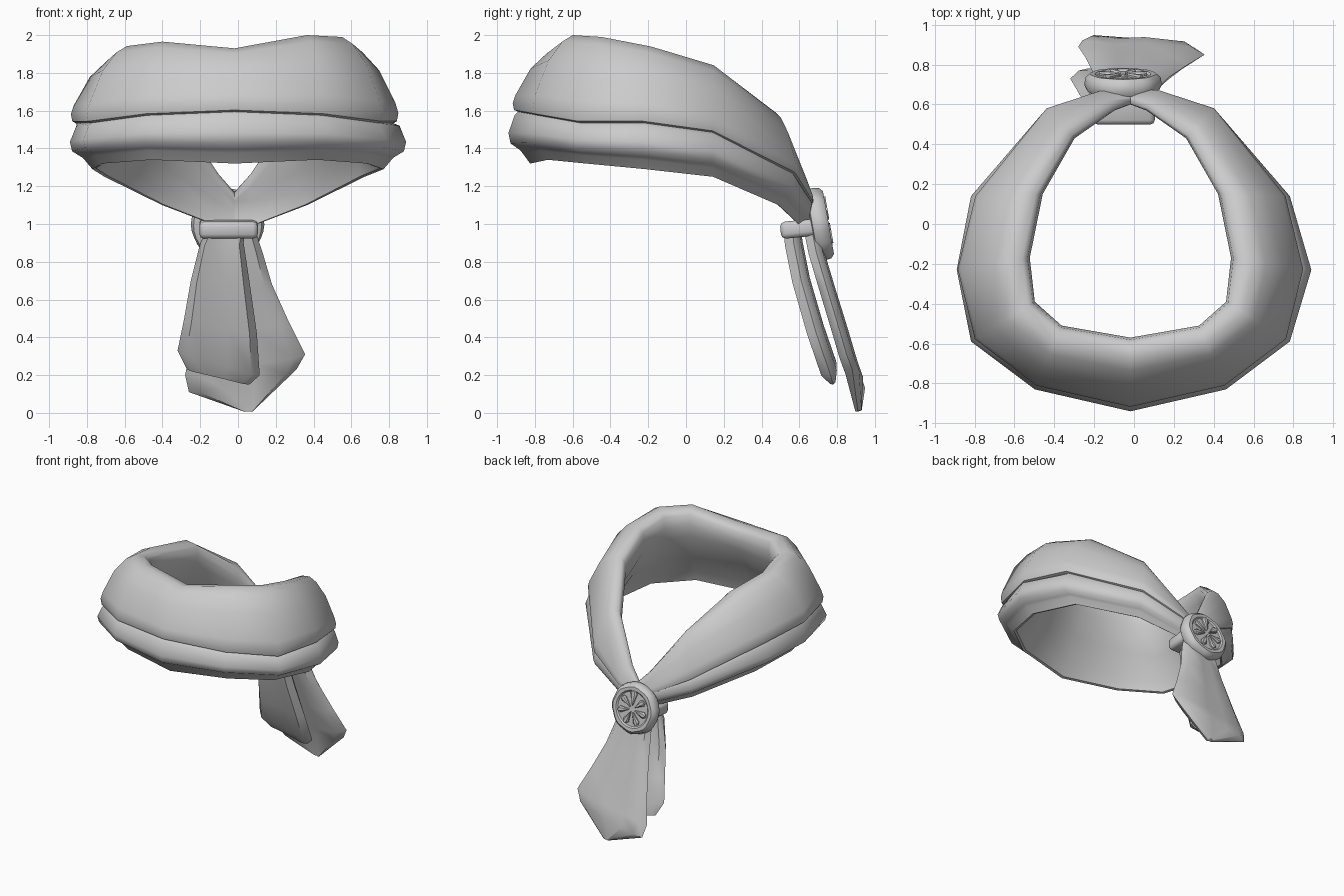
import bpy, bmesh, math
from mathutils import Vector, Matrix

cube = bpy.data.objects.get("Cube")
if cube:
    bpy.data.objects.remove(cube)

cloth = bpy.data.materials.new("light_grey")
cloth.use_nodes = True
GREY = (0.6, 0.6, 0.6, 1)
cloth.diffuse_color = GREY
cloth.node_tree.nodes["Principled BSDF"].inputs["Base Color"].default_value = GREY


def finish(name, bm, angle, matrix=None):
    bmesh.ops.recalc_face_normals(bm, faces=bm.faces)
    mesh = bpy.data.meshes.new(name)
    bm.to_mesh(mesh)
    bm.free()
    mesh.materials.append(cloth)
    ob = bpy.data.objects.new(name, mesh)
    bpy.context.collection.objects.link(ob)
    if matrix:
        ob.matrix_world = matrix
    bpy.ops.object.select_all(action="DESELECT")
    ob.select_set(True)
    bpy.context.view_layer.objects.active = ob
    bpy.ops.object.shade_smooth_by_angle(angle=math.radians(angle))
    return ob


def loft(bm, rings):
    """Skin closed rings of equal length and cap both ends."""
    rows = [[bm.verts.new(p) for p in ring] for ring in rings]
    n = len(rows[0])
    for a, b in zip(rows, rows[1:]):
        for i in range(n):
            j = (i + 1) % n
            bm.faces.new((a[i], a[j], b[j], b[i]))
    bm.faces.new(rows[0])
    bm.faces.new(rows[-1])


# Neck band: folded section (r: inner to outer, t: 1 top, 0 fold, -1 hem)
SECTION = [(0, .72), (.03, .9), (.1, .97), (.28, 1), (.45, .92), (.68, .68), (.9, .25),
           (.94, .12), (.92, .01), (.86, -.02), (.91, -.08), (1, -.42), (.97, -.62),
           (.84, -.74), (.8, -.8), (.69, -1), (.64, -.98), (.57, -.65), (.28, 0), (.03, .5)]
# outer x, y, inner x, y, top, fold, hem
STATIONS = [(0, -.94, 0, -.57, 1.93, 1.60, 1.32),
            (.48, -.83, .345, -.51, 2.0, 1.58, 1.34),
            (.8, -.59, .48, -.39, 1.99, 1.54, 1.32),
            (.89, -.23, .505, -.17, 1.94, 1.54, 1.29),
            (.8, .14, .44, .15, 1.84, 1.49, 1.25),
            (.43, .59, .28, .43, 1.59, 1.27, 1.10),
            (.14, .68, .08, .57, 1.27, 1.12, 1.0),
            (.0, .68, .0, .6, 1.17, 1.07, .95)]
WIDEST = .89


def band_ring(station, side):
    xo, yo, xi, yi, top, fold, hem = station
    if side < 0 and yo < 0:
        top -= .1 * xi
    near_knot = yo > .5
    ring = []
    for r, t in SECTION:
        z = fold + t * (top - fold if t > 0 else fold - hem)
        x = side * (xi + r * (xo - xi))
        if xo < WIDEST or t > -.05:
            x -= .018
        y = yi + r * (yo - yi) + .05 * min(0, t) * near_knot
        ring.append((x, y, z))
    return ring


bm = bmesh.new()
loft(bm, [band_ring(s, -1) for s in reversed(STATIONS)]
     + [band_ring(s, 1) for s in STATIONS[1:]])
finish("neck_band", bm, 50)

# Hanging tails: left and right edge points per row, with a padded section
PAD = [(0, 0), (.1, -1), (.3, -.8), (.6, -.7), (.9, -1), (1, 0),
       (.9, .8), (.55, 1), (.3, .6), (.1, .8)]


def tail(name, rows, thick):
    bm = bmesh.new()
    rings = []
    for k, (a, b) in enumerate(rows):
        a, b = Vector(a), Vector(b)
        half = thick * (.35 if k == len(rows) - 1 else 1)
        rings.append([a.lerp(b, u) + Vector((0, v * half, v * half * .3)) for u, v in PAD])
    loft(bm, rings)
    finish(name, bm, 50)


tail("inner_tail", [((-.15, .56, 1.0), (.04, .56, 1.0)),
                    ((-.2, .57, .9), (.03, .57, .9)),
                    ((-.25, .61, .7), (.06, .61, .7)),
                    ((-.285, .67, .5), (.1, .69, .42)),
                    ((-.32, .73, .33), (.115, .765, .2)),
                    ((-.27, .765, .23), (.06, .78, .15))], .046)
tail("outer_tail", [((-.15, .66, 1.0), (.08, .66, 1.0)),
                    ((-.18, .69, .85), (.13, .69, .85)),
                    ((-.2, .75, .65), (.18, .74, .68)),
                    ((-.24, .83, .4), (.27, .8, .48)),
                    ((-.28, .89, .2), (.355, .85, .31)),
                    ((-.26, .92, .11), (.31, .88, .23)),
                    ((.03, .92, .01), (.08, .91, .01))], .04)

# Strap gathering the cloth
bm = bmesh.new()
bmesh.ops.create_cube(bm, size=1)
bmesh.ops.scale(bm, vec=(.31, .2, .09), verts=bm.verts)
bmesh.ops.bevel(bm, geom=bm.edges[:], offset=.025, segments=2, affect="EDGES", profile=.5)
finish("slide_strap", bm, 50, Matrix.Translation((-.05, .6, .975)) @ Matrix.Rotation(.1, 4, "X"))

# Round slide facing away from the neck
TILT = Matrix.Translation((-.055, .712, 1.0)) @ Matrix.Rotation(math.radians(-80), 4, "X")
SEG = 32


def disc_ring(radius, height, wave):
    ring = []
    for i in range(SEG):
        a = 2 * math.pi * i / SEG
        r = radius * (1 + wave * math.cos(8 * a))
        ring.append((r * math.cos(a), r * math.sin(a), height))
    return ring


bm = bmesh.new()
loft(bm, [disc_ring(*p) for p in [(.15, -.05, 0), (.18, -.043, 0), (.193, -.015, .01),
                                  (.185, .025, .02), (.165, .043, .02), (.14, .042, 0),
                                  (.13, .032, 0)]])
finish("round_slide", bm, 40, TILT)

# Raised wedges fanning over the slide face, the upper one longest
WEDGE = [(.2, 0), (.85, .2), (1, .1), (1, -.1), (.85, -.2)]
bm = bmesh.new()
for k in range(7):
    size = .14 if k == 0 else .12
    turn = Matrix.Rotation(-math.pi / 2 + 2 * math.pi * k / 7, 3, "Z")
    loft(bm, [[turn @ Vector((x * size, y * s * size, z)) for x, y in WEDGE]
              for s, z in ((1, .025), (1, .042), (.5, .05))])
finish("slide_wedges", bm, 30, TILT)
